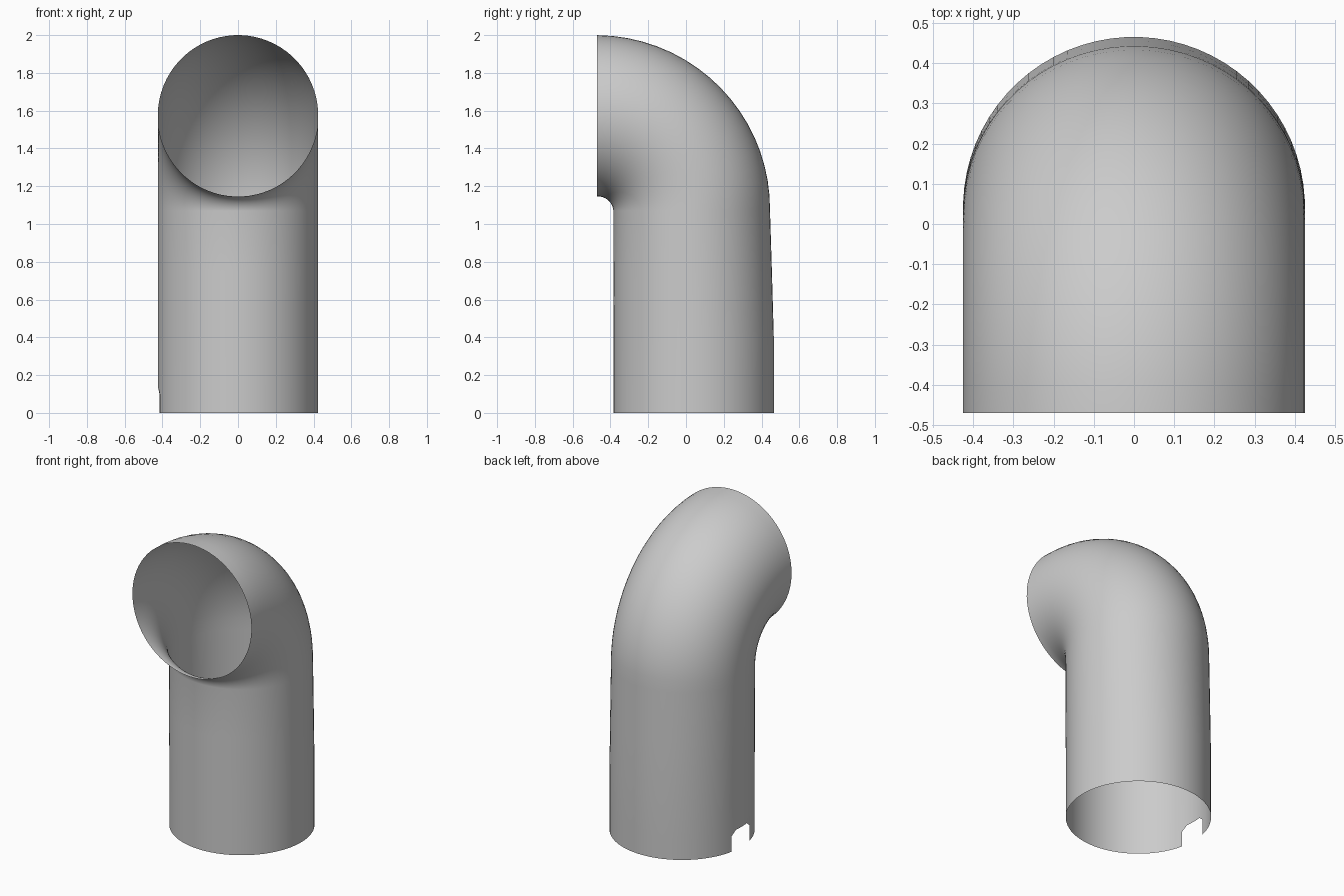
import bpy
import bmesh
from math import sin, cos, pi, radians

cube = bpy.data.objects.get("Cube")
if cube:
    bpy.data.objects.remove(cube, do_unlink=True)

RADIUS = 0.425
BEND_Y, BEND_Z = -0.47, 1.07      # axis the elbow turns around
SIDES, STEPS = 72, 18
NOTCH_TOP, NOTCH_SHOULDER = 0.13, 0.10

# Single flat colour
grey = bpy.data.materials.new("plain grey")
grey.use_nodes = True
colour = (0.6, 0.6, 0.6, 1.0)
grey.diffuse_color = colour
grey.node_tree.nodes["Principled BSDF"].inputs["Base Color"].default_value = colour

# Each section is its inner and outer point in the side plane (y, z)
sections = [((-0.385, z), (outer, z)) for z, outer in
            ((0, 0.465), (NOTCH_TOP, 0.465), (0.4, 0.465), (0.75, 0.455))]
for k in range(STEPS + 1):
    t = k / STEPS
    a = t * pi / 2
    inner, outer = 0.085 - 0.01 * t, 0.915 + 0.015 * t
    sections.append(tuple((BEND_Y + r * cos(a), BEND_Z + r * sin(a))
                          for r in (inner, outer)))

# Open pipe skin: rings swept up the shaft and round the elbow
bm = bmesh.new()
angles = [radians(360 * i / SIDES - 2) for i in range(SIDES)]
rings = []
for (y0, z0), (y1, z1) in sections:
    ring = []
    for a in angles:
        s = (1 + sin(a)) / 2
        ring.append(bm.verts.new((RADIUS * cos(a), y0 + (y1 - y0) * s, z0 + (z1 - z0) * s)))
    rings.append(ring)

# Small chamfered notch left open in the foot on the -x side
first, last = 34, 39
for j in range(len(rings) - 1):
    low, high = rings[j], rings[j + 1]
    for i in range(SIDES):
        if j == 0 and first <= i < last:
            continue
        n = (i + 1) % SIDES
        bm.faces.new((low[i], low[n], high[n], high[i])).smooth = True
for i in (first, last):
    rings[1][i].co.z = NOTCH_SHOULDER
bmesh.ops.delete(bm, geom=[v for v in bm.verts if not v.link_faces], context='VERTS')

mesh = bpy.data.meshes.new("elbow_pipe")
bm.to_mesh(mesh)
bm.free()
mesh.materials.append(grey)
pipe = bpy.data.objects.new("elbow_pipe", mesh)
bpy.context.collection.objects.link(pipe)
